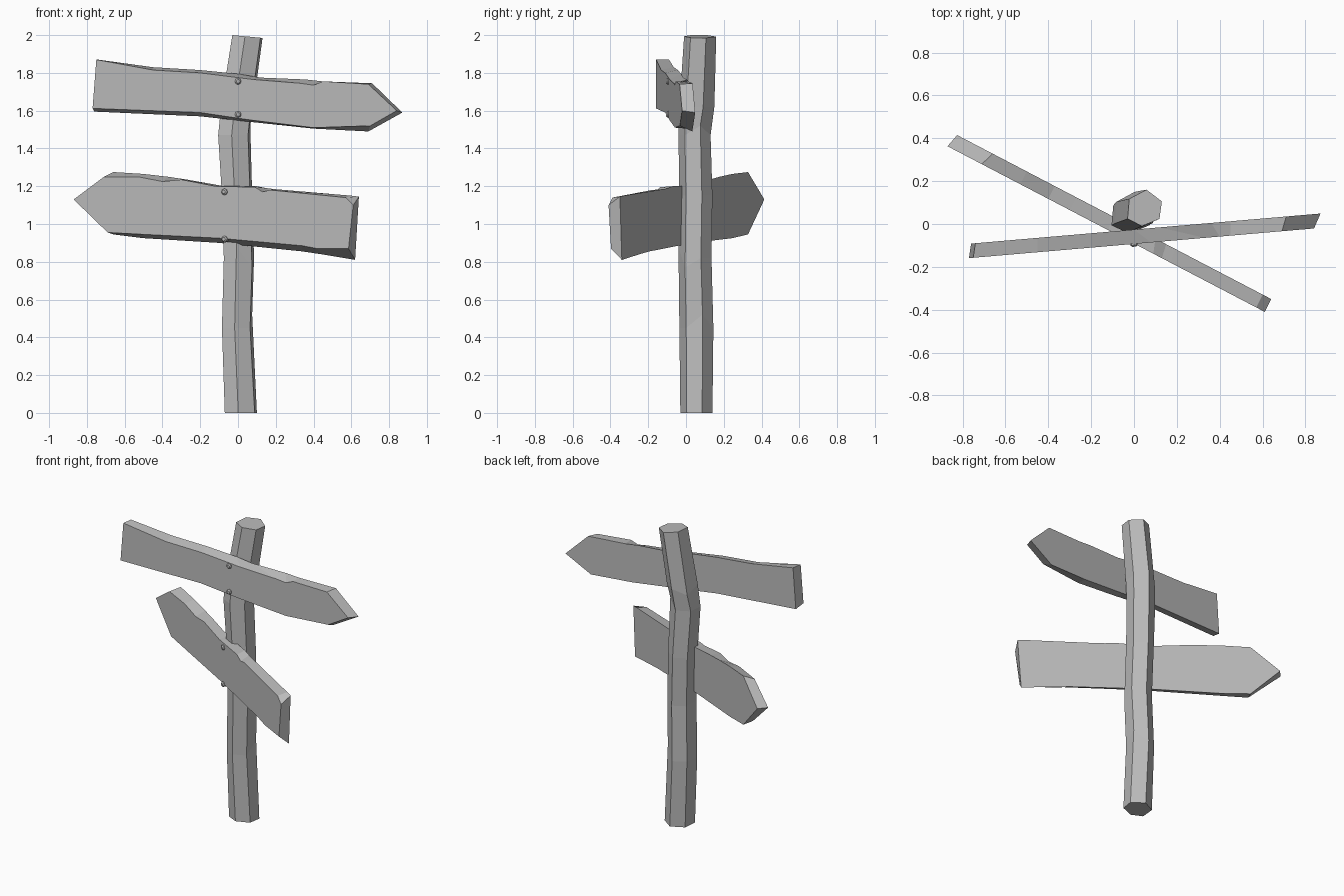
import bpy, bmesh, math
from mathutils import Matrix, Vector

cube = bpy.data.objects.get("Cube")
if cube:
    bpy.data.objects.remove(cube)

grey = bpy.data.materials.new("plain grey")
grey.use_nodes = True
COLOUR = (0.5, 0.5, 0.5, 1)
grey.diffuse_color = COLOUR
grey.node_tree.nodes["Principled BSDF"].inputs["Base Color"].default_value = COLOUR


def loft(name, rings):
    """Skin matching closed rings of points and cap both ends."""
    bm = bmesh.new()
    loops = [[bm.verts.new(p) for p in ring] for ring in rings]
    for a, b in zip(loops, loops[1:]):
        for i in range(len(a)):
            j = (i + 1) % len(a)
            bm.faces.new((a[i], a[j], b[j], b[i]))
    bm.faces.new(loops[0][::-1])
    bm.faces.new(loops[-1])
    bmesh.ops.recalc_face_normals(bm, faces=bm.faces)
    mesh = bpy.data.meshes.new(name)
    bm.to_mesh(mesh)
    bm.free()
    mesh.materials.append(grey)
    obj = bpy.data.objects.new(name, mesh)
    bpy.context.collection.objects.link(obj)
    return obj


# Crooked six-sided post: z, x range, y range of each ring
section = [(.42, 0), (.93, .2), (1, .68), (.55, 1), (.05, .75), (0, .2)]
levels = [
    (0, -.07, .10, -.03, .14),
    (.45, -.085, .075, -.035, .145),
    (.82, -.075, .085, -.04, .135),
    (1.15, -.085, .075, -.035, .14),
    (1.47, -.105, .065, -.04, .13),
    (1.62, -.09, .08, -.035, .15),
    (2, -.03, .13, -.01, .16),
]
rings = []
for z, x0, x1, y0, y1 in levels:
    tilt = .015 if z == 2 else 0
    rings.append([(x0 + u * (x1 - x0), y0 + v * (y1 - y0), z - tilt * u)
                  for u, v in section])
# Chipped corners along the post
for level, corner, dz in ((2, 1, -.05), (2, 0, .06), (4, 2, .05), (1, 2, .07), (5, 4, -.04)):
    x, y, z = rings[level][corner]
    rings[level][corner] = (x, y, z + dz)
loft("post", rings)


def board(name, front, back, slope, y_front, y_back):
    """Vertical plank whose faces follow y = offset + slope * x."""
    return loft(name, [[(x, y + slope * x, z) for x, z in outline]
                       for outline, y in ((front, y_front), (back, y_back))])


# Upper arrow board, pointing left
board("upper_board",
      [(-.75, 1.87), (-.45, 1.815), (-.2, 1.8), (.08, 1.765), (.33, 1.745),
       (.40, 1.735), (.45, 1.755), (.69, 1.74), (.84, 1.60), (.70, 1.52),
       (.4, 1.51), (.07, 1.55), (-.2, 1.59), (-.77, 1.612)],
      [(-.74, 1.87), (-.45, 1.83), (-.2, 1.815), (.0, 1.795), (.12, 1.775),
       (.36, 1.765), (.45, 1.755), (.71, 1.745), (.87, 1.59), (.69, 1.49),
       (.4, 1.505), (.07, 1.54), (-.2, 1.57), (-.76, 1.595)],
      .086, -.093, -.026)

# Lower arrow board, pointing right
board("lower_board",
      [(-.87, 1.13), (-.71, 1.25), (-.53, 1.25), (-.40, 1.225), (-.3, 1.235),
       (-.12, 1.20), (.09, 1.195), (.13, 1.17), (.17, 1.18), (.57, 1.14),
       (.61, 1.10), (.585, .87), (.42, .87), (.34, .885), (-.1, .925),
       (-.5, .945), (-.69, .955)],
      [(-.825, 1.13), (-.66, 1.275), (-.5, 1.265), (-.37, 1.25), (-.27, 1.235),
       (-.1, 1.205), (.1, 1.20), (.15, 1.19), (.19, 1.185), (.6, 1.15),
       (.64, 1.145), (.62, .81), (.44, .84), (.34, .855), (-.1, .90),
       (-.5, .925), (-.66, .945)],
      -.522, -.0915, -.016)


# Domed nail heads on the board fronts
def nail(name, x, z, slope, y_front):
    normal = Vector((slope, -1, 0)).normalized()
    turn = normal.to_track_quat("Z", "Y").to_matrix().to_4x4()
    place = Matrix.Translation((x, y_front + slope * x, z)) @ turn
    rim = [(r, h) for r, h in ((.017, -.01), (.017, .006), (.010, .013))]
    obj = loft(name, [[(r * math.cos(i * math.pi / 4), r * math.sin(i * math.pi / 4), h)
                       for i in range(8)] for r, h in rim])
    obj.matrix_world = place


for tier, x, heights, slope, y in (("upper", 0, (1.755, 1.58), .086, -.093),
                                   ("lower", -.07, (1.17, .92), -.522, -.0915)):
    for place, z in zip(("top", "bottom"), heights):
        nail(f"{tier}_board_{place}_nail", x, z, slope, y)
